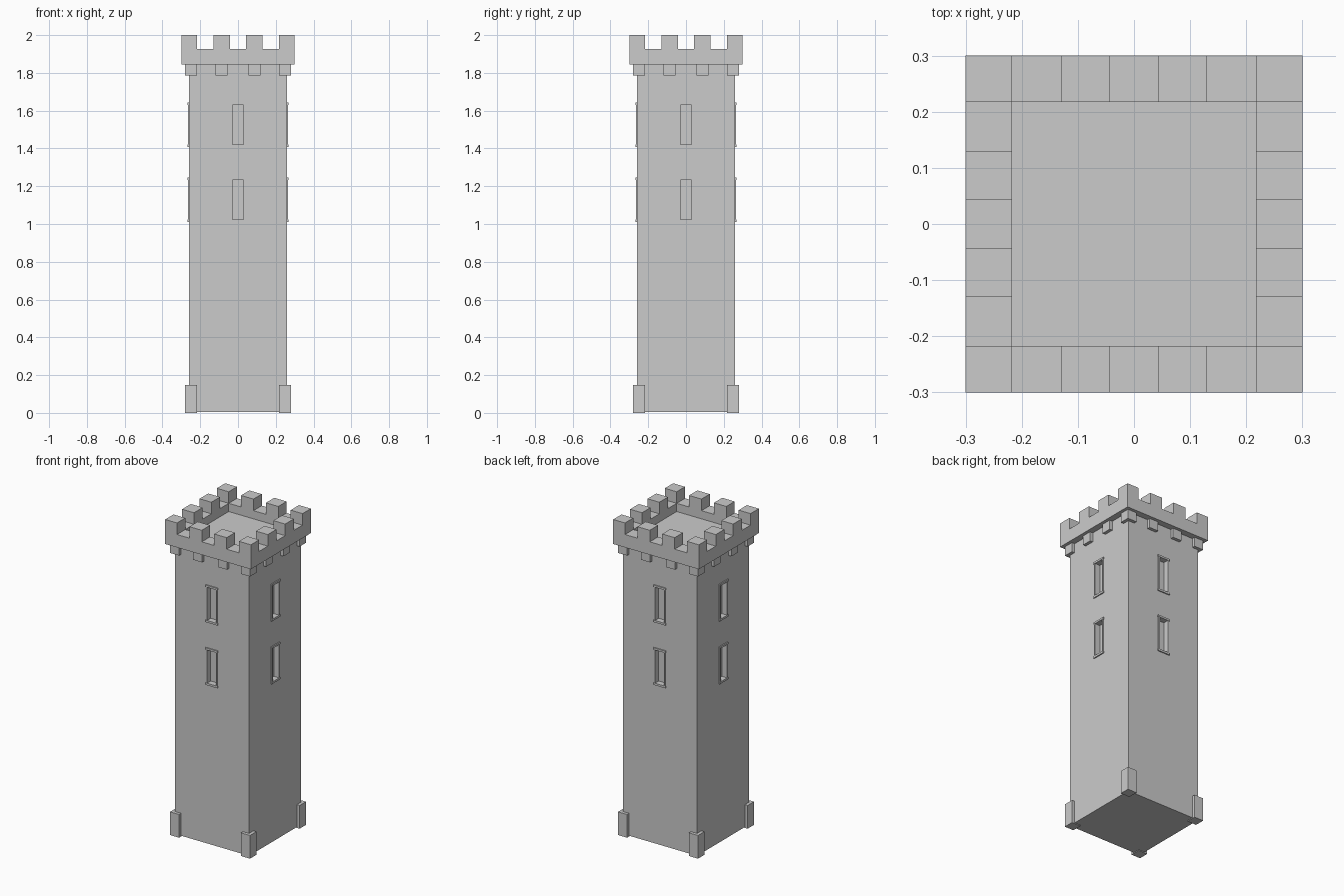
import bpy
from math import pi
from mathutils import Matrix

if "Cube" in bpy.data.objects:
    bpy.data.objects.remove(bpy.data.objects["Cube"])


def box(name, x0, x1, y0, y1, z0, z1, turn=0):
    """Axis-aligned box, optionally turned about z by quarter turns."""
    bpy.ops.mesh.primitive_cube_add(size=1)
    ob = bpy.context.object
    ob.name = name
    place = (Matrix.Rotation(turn * pi / 2, 4, 'Z')
             @ Matrix.Translation(((x0 + x1) / 2, (y0 + y1) / 2, (z0 + z1) / 2))
             @ Matrix.Diagonal((x1 - x0, y1 - y0, z1 - z0, 1)))
    ob.data.transform(place)
    return ob


def cut(ob, cutter):
    m = ob.modifiers.new("cut", 'BOOLEAN')
    m.operation = 'DIFFERENCE'
    m.solver = 'EXACT'
    m.object = cutter
    bpy.context.view_layer.objects.active = ob
    bpy.ops.object.modifier_apply(modifier=m.name)
    bpy.data.objects.remove(cutter)


W = 0.26          # half width of shaft
P = 0.30          # half width of parapet
IN = 0.217        # inner half width of parapet
window_levels = (1.013, 1.41)

# Square shaft with recessed window slots on all four sides
shaft = box("shaft", -W, W, -W, W, 0.005, 1.85)
for t in range(4):
    for z in window_levels:
        cut(shaft, box("slot_cutter", -.03, .03, -.3, -W + .03, z + .01, z + .22, t))

# Parapet: a slab hollowed out from above
parapet = box("parapet", -P, P, -P, P, 1.845, 1.927)
cut(parapet, box("well_cutter", -IN, IN, -IN, IN, 1.875, 2.1))

for t in range(4):
    # Corner pieces: base pier, corbel and merlon
    box("base_pier", -.28, -IN, -.28, -IN, 0, .147, t)
    box("corner_corbel", -.28, -IN, -.28, -IN, 1.786, 1.845, t)
    box("corner_merlon", -P, -IN, -P, -IN, 1.927, 2.0, t)
    # Pieces along each side
    for s in (-1, 1):
        c = s * .087
        box("corbel", c - .031, c + .031, -.28, -W + .01, 1.786, 1.845, t)
        box("merlon", c - .0435, c + .0435, -P, -IN, 1.927, 2.0, t)
    # Window surrounds: lintel, sill and two jambs
    for z in window_levels:
        box("window_lintel", -.043, .043, -.267, -W + .005, z + .22, z + .232, t)
        box("window_sill", -.043, .043, -.267, -W + .005, z - .003, z + .01, t)
        for s in (-1, 1):
            c = s * .0345
            box("window_jamb", c - .0045, c + .0045, -.265, -W + .005, z + .01, z + .22, t)
